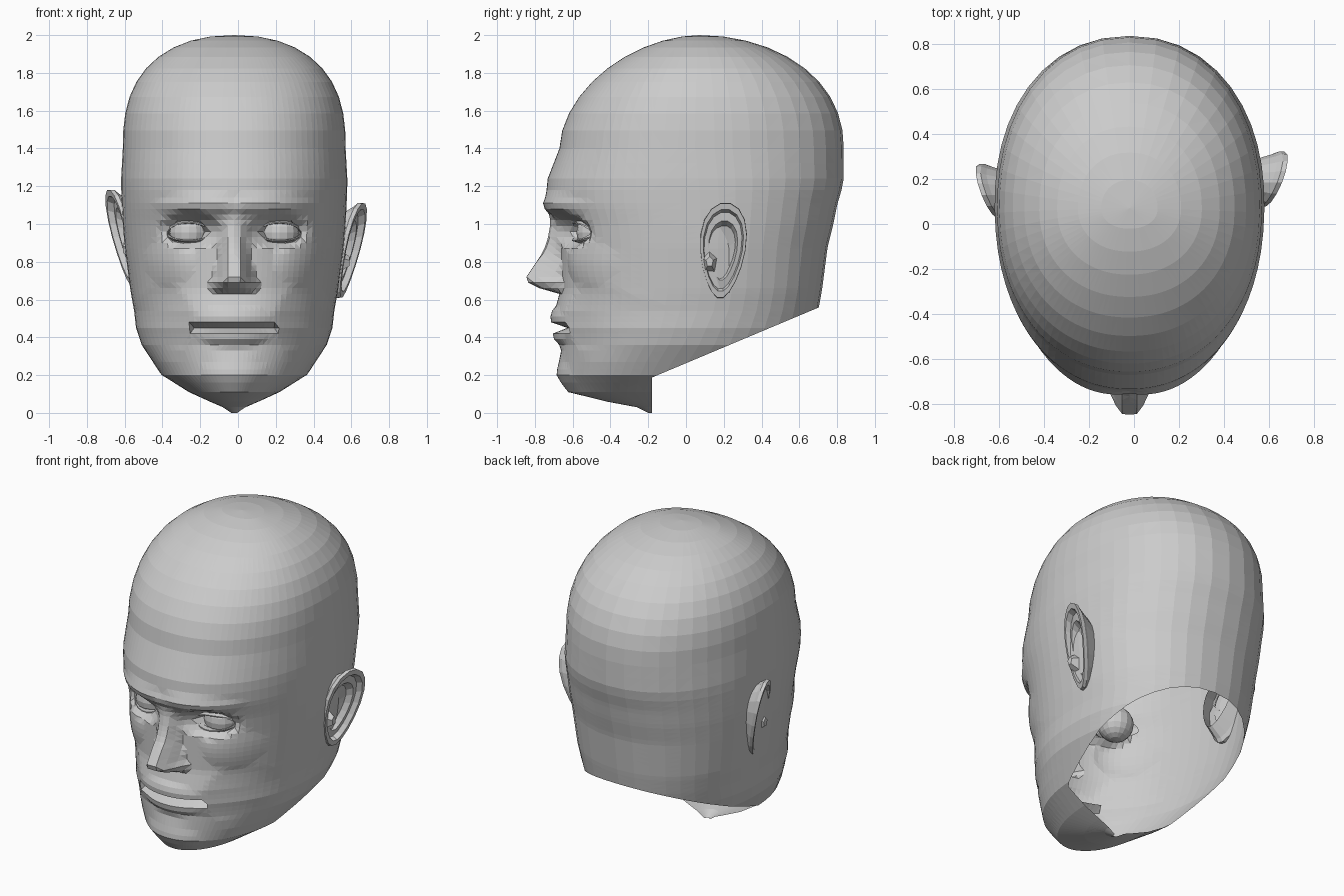
import bpy, bmesh, math
from math import sin, cos, pi
from mathutils import Vector

if "Cube" in bpy.data.objects:
    bpy.data.objects.remove(bpy.data.objects["Cube"])

CENTRE = -0.02

clay = bpy.data.materials.new("clay grey")
clay.use_nodes = True
clay.diffuse_color = (0.6, 0.6, 0.6, 1)
clay.node_tree.nodes["Principled BSDF"].inputs["Base Color"].default_value = clay.diffuse_color


def add_object(name, bm):
    mesh = bpy.data.meshes.new(name)
    bm.to_mesh(mesh)
    bm.free()
    mesh.materials.append(clay)
    obj = bpy.data.objects.new(name, mesh)
    bpy.context.collection.objects.link(obj)
    return obj


def bridge(bm, rings):
    for upper, lower in zip(rings, rings[1:]):
        for i in range(len(upper)):
            j = (i + 1) % len(upper)
            bm.faces.new((upper[i], lower[i], lower[j], upper[j]))


def lookup(table, z):
    # Linear interpolation in a table sorted from high to low
    for hi, lo in zip(table, table[1:]):
        if z >= lo[0]:
            t = min(1, (hi[0] - z) / (hi[0] - lo[0]))
            return [a + (b - a) * t for a, b in zip(hi[1:], lo[1:])]
    return table[-1][1:]


# Height, half width, front, back, depth of the widest point
SECTIONS = [
    (1.4, .59, -.67, .835, .07), (1.22, .6, -.74, .835, .09),
    (1.1, .595, -.735, .8, .1), (1.0, .59, -.69, .78, .1),
    (.88, .58, -.665, .75, .1), (.65, .55, -.665, .72, .1),
    (.54, .53, -.695, .7, .08), (.45, .52, -.69, .68, .04),
    (.36, .49, -.66, .65, 0), (.2, .385, -.665, .5, -.1),
    (.11, .24, -.62, .2, -.15), (.06, .13, -.42, .1, -.16),
    (.03, .06, -.26, 0, -.17), (0, .015, -.2, -.1, -.18)]
# Height, nose projection, nose half width
NOSE = [(1.1, 0, .08), (1.02, .02, .06), (.93, .055, .075), (.84, .1, .085),
        (.72, .18, .11), (.69, .17, .135), (.66, .11, .135), (.63, 0, .1)]


def section(z):
    if z <= 1.4:
        return lookup(SECTIONS, z)
    u = (z - 1.4) / .6
    return (.59 * (1 - u ** 2.6) ** .45, .07 - .74 * (1 - u ** 1.8) ** .55,
            .07 + .765 * (1 - u ** 2.2) ** .5, .07)


def bump(dx, rx, dz, rz):
    return max(0, 1 - (dx / rx) ** 2 - (dz / rz) ** 2)


def relief(x, z):
    # Forward push of the face surface
    x = abs(x)
    push = .03 * bump(x - .17, .27, z - 1.1, .06)
    push -= .09 * bump(x - .23, .17, z - .965, .1)
    push += .025 * bump(x - .34, .14, z - .8, .13)
    push -= .03 * bump(x - .38, .16, z - .48, .2)
    push += .025 * bump(x, .22, z - .5, .06)
    push += .03 * bump(x, .19, z - .4, .05)
    push += .02 * bump(x, .2, z - .2, .1)
    if bump(x - .24, .115, z - .96, .045) > 0:
        push -= .05
    if abs(z - .45) < .012 and x < .215:
        push -= .07
    if NOSE[-1][0] < z < NOSE[0][0]:
        height, width = lookup(NOSE, z)
        push += height * min(1, max(0, (width - x) / (.65 * width)))
    return push


# Head shell: stacked sections with a denser face
COLUMNS = 68
levels = [1.4 + .6 * sin(pi / 2 * (1 - k / 10)) for k in range(1, 11)]
levels += [1.32, 1.24, 1.18] + [1.14 - .03 * k for k in range(28)]
levels += [.27, .23, .2, .16, .11, .085, .06, .03, 0]
bm = bmesh.new()
rings = []
for z in levels:
    half, front, back, mid = section(z)
    ring = []
    for i in range(COLUMNS):
        t = 2 * i / COLUMNS - 1
        a = pi * (.5 * t + .5 * t ** 3)
        s, c = sin(a), cos(a)
        x = half * math.copysign(abs(s) ** .93, s)
        reach = front - mid if c > 0 else back - mid
        y = mid + reach * abs(c) ** .93
        if c > 0:
            y -= relief(x, z)
        ring.append(bm.verts.new((x + CENTRE, y, z)))
    rings.append(ring)
bridge(bm, rings)
crown = bm.verts.new((CENTRE, .07, 2))
for i in range(COLUMNS):
    bm.faces.new((crown, rings[0][i], rings[0][(i + 1) % COLUMNS]))

# Open neck: slanted cut behind the chin
neck_point, neck_normal = Vector((0, -.15, .2)), Vector((0, -.42, 1))
for point, normal in ((neck_point, neck_normal), (Vector((0, -.18, 0)), Vector((0, 1, 0)))):
    bmesh.ops.bisect_plane(bm, geom=bm.verts[:] + bm.edges[:] + bm.faces[:],
                           plane_co=point, plane_no=normal)
cut_off = []
for face in bm.faces:
    middle = face.calc_center_median()
    if middle.y > -.18 and (middle - neck_point).dot(neck_normal) < 0:
        cut_off.append(face)
bmesh.ops.delete(bm, geom=cut_off, context='FACES')
bmesh.ops.triangulate(bm, faces=bm.faces[:])
bmesh.ops.recalc_face_normals(bm, faces=bm.faces[:])
add_object("head_shell", bm)


def make_eye(side, label):
    eye = Vector((CENTRE + side * .24, -.475, .955))
    bm = bmesh.new()
    bmesh.ops.create_uvsphere(bm, u_segments=16, v_segments=10, radius=.105)
    bmesh.ops.translate(bm, verts=bm.verts[:], vec=eye)
    add_object(label + "_eyeball", bm)
    # Almond eyelid rim wrapped around the ball
    bm = bmesh.new()
    rings = []
    for scale, lift in ((1.25, -.02), (1.05, .008), (.93, .004), (.9, -.03)):
        ring = []
        for i in range(20):
            a = 2 * pi * i / 20
            dx = .118 * scale * cos(a)
            dz = (.052 if sin(a) > 0 else .044) * scale * sin(a)
            depth = math.sqrt(max(.001, .0155 - dx * dx - dz * dz)) + lift
            ring.append(bm.verts.new((eye.x + side * dx, eye.y - depth + .3 * dx, eye.z + dz)))
        rings.append(ring)
    bridge(bm, rings)
    bmesh.ops.recalc_face_normals(bm, faces=bm.faces[:])
    add_object(label + "_eyelids", bm)


def make_ear(side, label, y_mid, z_mid):
    bm = bmesh.new()
    rings = []
    # Outline scale and outward offset: back of ear, rim, fold, bowl
    for scale, out in ((.7, -.11), (.92, -.03), (1, -.01), (.99, .012), (.86, .012),
                       (.8, -.02), (.62, -.015), (.52, -.05), (.2, -.06)):
        ring = []
        for i in range(18):
            a = 2 * pi * i / 18
            v = sin(a) * scale
            u = cos(a) * scale * (1 + .25 * sin(a)) + .12 * v
            x = .605 + .04 * u + .055 * v + out
            ring.append(bm.verts.new((CENTRE / 2 + side * x, y_mid + .12 * u, z_mid + .255 * v)))
        rings.append(ring)
    bridge(bm, rings)
    bm.faces.new(rings[-1])
    # Tragus flap in front of the bowl
    flap = bmesh.ops.create_cone(bm, cap_ends=True, segments=5, radius1=.055, radius2=.02, depth=.07)
    for vert in flap["verts"]:
        p = vert.co.copy()
        vert.co = (CENTRE / 2 + side * (.565 + p.z), y_mid - .07 + p.x, z_mid - .06 + 1.4 * p.y)
    bmesh.ops.recalc_face_normals(bm, faces=bm.faces[:])
    add_object(label + "_ear", bm)


make_eye(1, "left")
make_eye(-1, "right")
make_ear(1, "left", .195, .86)
make_ear(-1, "right", .14, .93)
